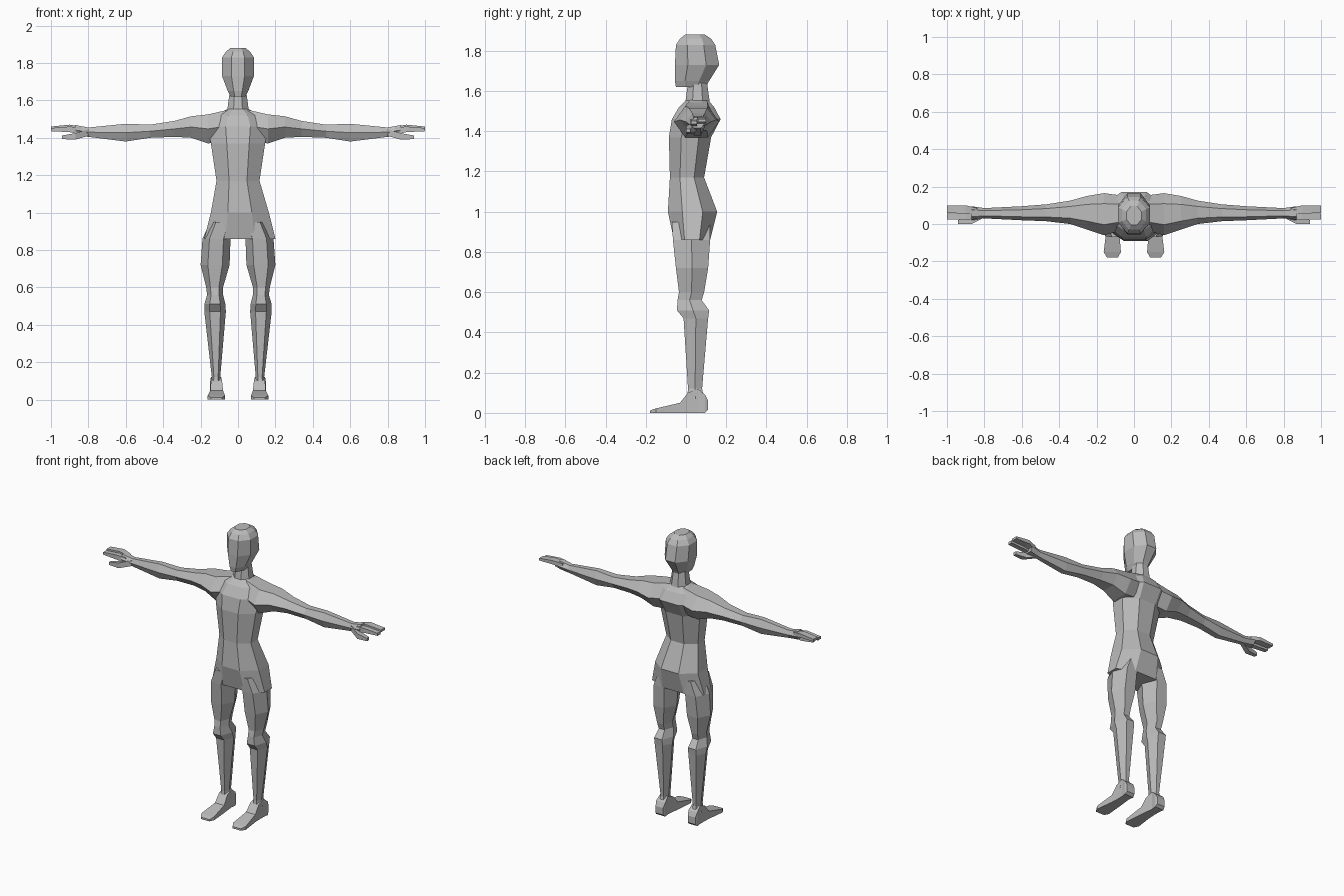
import bpy, bmesh, math
from mathutils import Vector

skin = bpy.data.materials.new("plain grey")
skin.diffuse_color = (0.5, 0.5, 0.5, 1)


def profile(n):
    """n-sided outline stretched to fill the square -1..1"""
    off = math.pi / n if n != 6 else 0
    pts = [(math.cos(off + i * math.tau / n), math.sin(off + i * math.tau / n)) for i in range(n)]
    mu = max(p[0] for p in pts)
    mv = max(p[1] for p in pts)
    return [(u / mu, v / mv) for u, v in pts]


def loft(name, axis, n, rows, mirror=False):
    """rows: (position on axis, then low/high bounds of the two other axes in xyz order)"""
    bm = bmesh.new()
    rings = []
    others = [a for a in range(3) if a != axis]
    for t, u0, u1, v0, v1 in rows:
        ring = []
        for u, v in profile(n):
            co = Vector()
            co[axis] = t
            co[others[0]] = (u0 + u1) / 2 + u * (u1 - u0) / 2
            co[others[1]] = (v0 + v1) / 2 + v * (v1 - v0) / 2
            ring.append(bm.verts.new(co))
        rings.append(ring)
    for a, b in zip(rings, rings[1:]):
        for i in range(n):
            j = (i + 1) % n
            bm.faces.new((a[i], a[j], b[j], b[i]))
    bm.faces.new(rings[0])
    bm.faces.new(rings[-1])
    bmesh.ops.recalc_face_normals(bm, faces=bm.faces)
    me = bpy.data.meshes.new(name)
    bm.to_mesh(me)
    bm.free()
    me.materials.append(skin)
    ob = bpy.data.objects.new(name, me)
    bpy.context.collection.objects.link(ob)
    if mirror:
        ob.modifiers.new("other side", 'MIRROR')
    return ob


# head and neck
loft("head", 2, 8, [
    (1.62, -.04, .04, -.05, .10), (1.65, -.055, .055, -.055, .115),
    (1.73, -.085, .085, -.055, .165), (1.83, -.085, .085, -.05, .145),
    (1.86, -.065, .065, -.03, .125), (1.88, -.04, .04, -.005, .095)])
loft("neck", 2, 8, [(1.53, -.06, .06, -.005, .12), (1.64, -.045, .045, .01, .105)])

# torso from crotch to collar, with the slightly fuller hip on one side
loft("torso", 2, 8, [
    (.86, -.18, .20, -.06, .12), (1.0, -.145, .165, -.09, .155),
    (1.17, -.115, .115, -.08, .09), (1.37, -.145, .145, -.085, .125),
    (1.46, -.16, .16, -.07, .172), (1.52, -.125, .125, -.035, .14),
    (1.555, -.055, .055, 0, .11)])

# arms
loft("arms", 0, 6, [
    (.05, -.03, .15, 1.38, 1.55), (.16, -.06, .165, 1.37, 1.525),
    (.25, -.03, .15, 1.40, 1.515), (.34, 0, .125, 1.405, 1.49),
    (.47, .015, .105, 1.40, 1.47), (.60, .02, .095, 1.38, 1.475),
    (.80, .03, .085, 1.405, 1.455), (.87, .02, .095, 1.415, 1.468)], True)

# hands: two finger groups and a thumb
loft("back_fingers", 0, 4, [
    (.84, .055, .085, 1.43, 1.46), (.90, .055, .10, 1.445, 1.47),
    (1.0, .06, .10, 1.445, 1.46)], True)
loft("front_fingers", 0, 4, [
    (.84, .03, .055, 1.42, 1.455), (.90, .022, .055, 1.43, 1.46),
    (1.0, .025, .055, 1.435, 1.452)], True)
loft("thumbs", 0, 4, [
    (.80, .035, .06, 1.41, 1.445), (.87, .0, .035, 1.39, 1.425),
    (.94, .0, .022, 1.393, 1.412)], True)

# legs
loft("legs", 2, 6, [
    (.95, .02, .15, -.07, .12), (.86, .04, .19, -.065, .12),
    (.72, .045, .20, -.05, .11), (.60, .08, .17, -.035, .09),
    (.56, .08, .165, -.042, .078), (.51, .067, .18, -.045, .115),
    (.47, .065, .18, -.012, .11), (.12, .095, .14, .01, .08),
    (.07, .09, .148, .005, .09)], True)

# feet, heel to toe
loft("feet", 1, 4, [
    (.11, .09, .145, .015, .06), (.095, .085, .15, 0, .09),
    (.06, .09, .145, 0, .12), (.01, .085, .145, 0, .10),
    (-.03, .08, .147, 0, .05), (-.15, .07, .162, 0, .022),
    (-.178, .085, .145, 0, .012)], True)
